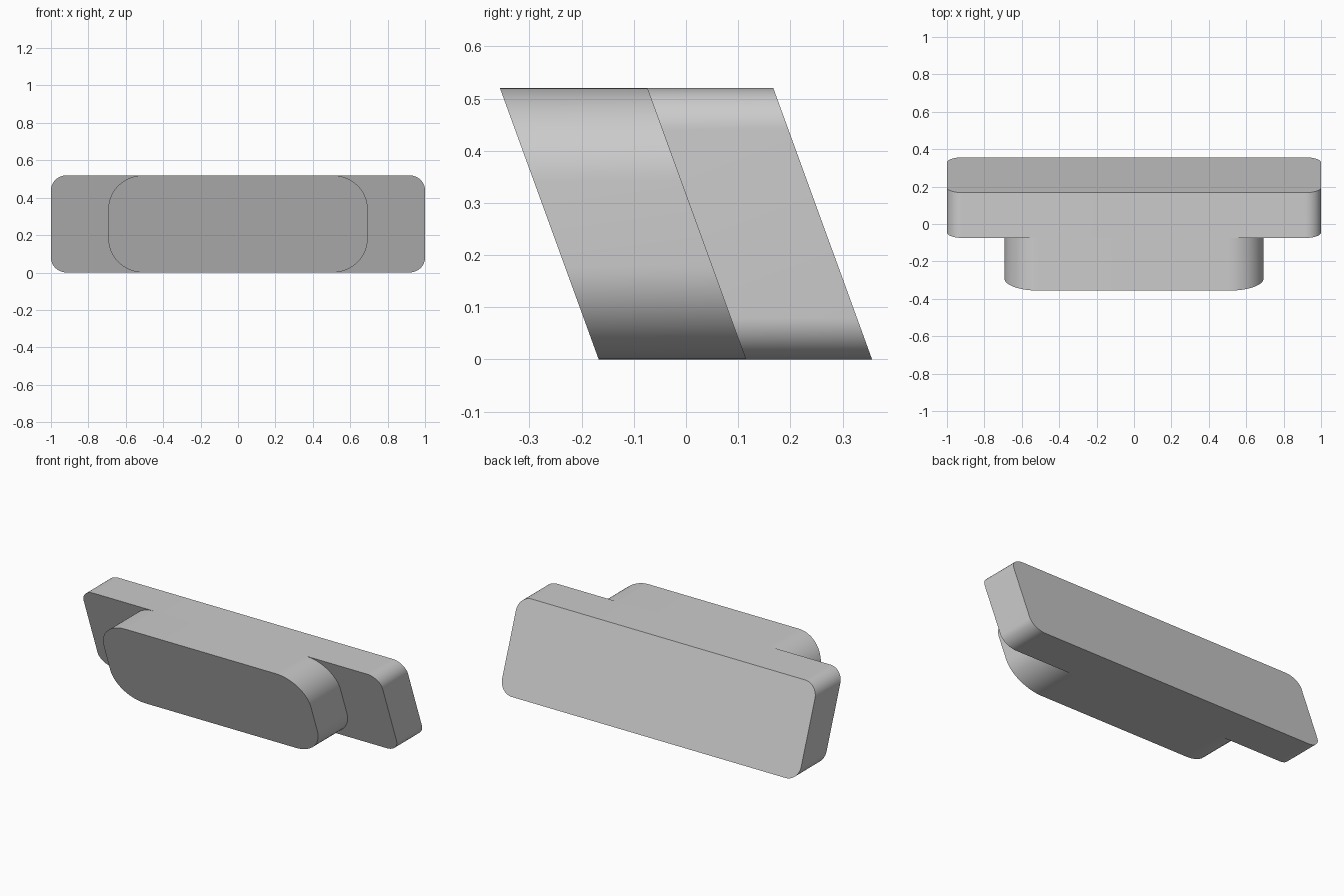
import bpy
import bmesh
from math import radians, sin, cos, tan, pi

if "Cube" in bpy.data.objects:
    bpy.data.objects.remove(bpy.data.objects["Cube"], do_unlink=True)

HEIGHT = 0.52
LEAN = radians(20)      # the whole body leans forward towards -y
STEPS = 16              # segments per rounded corner

grey = bpy.data.materials.new("light grey")
grey.use_nodes = True
colour = (0.6, 0.6, 0.6, 1)
grey.diffuse_color = colour
grey.node_tree.nodes["Principled BSDF"].inputs["Base Color"].default_value = colour


def leaning_slab(name, half_width, radius, y_front, y_back):
    """Rounded rectangle on the leaning plane, extruded along y."""
    half_length = HEIGHT / 2 / cos(LEAN)
    outline = []
    for quarter, (sx, sv) in enumerate([(1, 1), (-1, 1), (-1, -1), (1, -1)]):
        for i in range(STEPS + 1):
            a = (quarter + i / STEPS) * pi / 2
            x = sx * (half_width - radius) + radius * cos(a)
            v = sv * (half_length - radius) + radius * sin(a)
            outline.append((x, -v * sin(LEAN), HEIGHT / 2 + v * cos(LEAN)))
    bm = bmesh.new()
    face = bm.faces.new([bm.verts.new((x, y + y_front, z)) for x, y, z in outline])
    ext = bmesh.ops.extrude_face_region(bm, geom=[face])
    moved = [g for g in ext["geom"] if isinstance(g, bmesh.types.BMVert)]
    bmesh.ops.translate(bm, verts=moved, vec=(0, y_back - y_front, 0))
    bmesh.ops.recalc_face_normals(bm, faces=bm.faces)
    mesh = bpy.data.meshes.new(name)
    bm.to_mesh(mesh)
    bm.free()
    mesh.materials.append(grey)
    obj = bpy.data.objects.new(name, mesh)
    bpy.context.collection.objects.link(obj)
    bpy.ops.object.select_all(action="DESELECT")
    obj.select_set(True)
    bpy.context.view_layer.objects.active = obj
    bpy.ops.object.shade_smooth_by_angle(angle=radians(30))
    return obj


# Wide plate at the back, narrower rounder block on its front
leaning_slab("back_plate", 1.0, 0.085, 0.02, 0.262)
leaning_slab("front_block", 0.693, 0.19, -0.262, 0.02)
